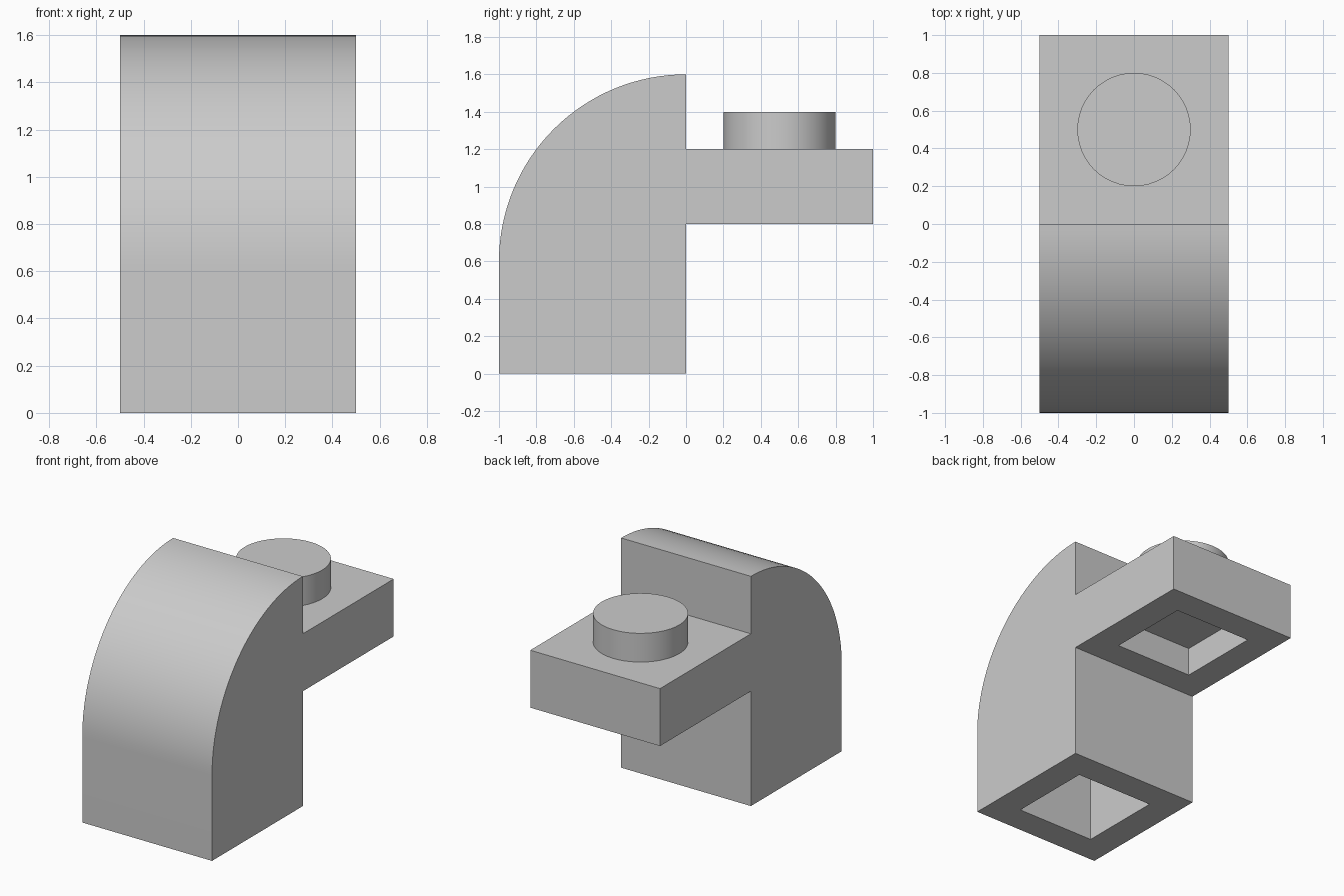
import bpy, bmesh, math
from mathutils import Matrix

old = bpy.data.objects.get("Cube")
if old:
    bpy.data.objects.remove(old, do_unlink=True)

GREY = (0.6, 0.6, 0.6, 1.0)
mat = bpy.data.materials.new("plain grey")
mat.use_nodes = True
mat.diffuse_color = GREY
mat.node_tree.nodes["Principled BSDF"].inputs["Base Color"].default_value = GREY


def finish(bm, name):
    """Turn a bmesh into a named, coloured object."""
    bmesh.ops.recalc_face_normals(bm, faces=bm.faces)
    mesh = bpy.data.meshes.new(name)
    bm.to_mesh(mesh)
    bm.free()
    mesh.materials.append(mat)
    obj = bpy.data.objects.new(name, mesh)
    bpy.context.collection.objects.link(obj)
    return obj


def smooth(obj):
    bpy.ops.object.select_all(action="DESELECT")
    obj.select_set(True)
    bpy.context.view_layer.objects.active = obj
    bpy.ops.object.shade_smooth_by_angle(angle=math.radians(30))


def carve(obj, name, y, bottom, ceiling):
    """Cut a square socket upward from an underside."""
    bm = bmesh.new()
    low = bottom - 0.1
    place = Matrix.Translation((0, y, (low + ceiling) / 2)) @ Matrix.Diagonal((0.6, 0.6, ceiling - low, 1))
    bmesh.ops.create_cube(bm, size=1, matrix=place)
    cutter = finish(bm, name)
    cutter.hide_render = True
    cutter.hide_set(True)
    mod = obj.modifiers.new(name, "BOOLEAN")
    mod.operation = "DIFFERENCE"
    mod.solver = "EXACT"
    mod.object = cutter
    bpy.context.view_layer.objects.active = obj
    bpy.ops.object.modifier_apply(modifier=name)
    bpy.data.objects.remove(cutter, do_unlink=True)


# Body: side profile with a quarter-round front and a rear arm, extruded across x
steps = 32
arc = [(-math.cos(a), 0.6 + math.sin(a))
       for a in (math.pi / 2 * i / steps for i in range(steps + 1))]
profile = [(-1, 0)] + arc + [(0, 1.2), (1, 1.2), (1, 0.8), (0, 0.8), (0, 0)]
bm = bmesh.new()
side = bm.faces.new([bm.verts.new((-0.5, y, z)) for y, z in profile])
extruded = bmesh.ops.extrude_face_region(bm, geom=[side])["geom"]
bmesh.ops.translate(bm, vec=(1, 0, 0),
                    verts=[v for v in extruded if isinstance(v, bmesh.types.BMVert)])
body = finish(bm, "curved_body")

# Hollow sockets under the body and under the arm
carve(body, "body_socket", -0.5, 0, 1.0)
carve(body, "arm_socket", 0.5, 0.8, 1.0)
smooth(body)

# Round stud on the arm
bm = bmesh.new()
bmesh.ops.create_cone(bm, cap_ends=True, segments=48, radius1=0.3, radius2=0.3,
                      depth=0.2, matrix=Matrix.Translation((0, 0.5, 1.3)))
smooth(finish(bm, "stud"))
